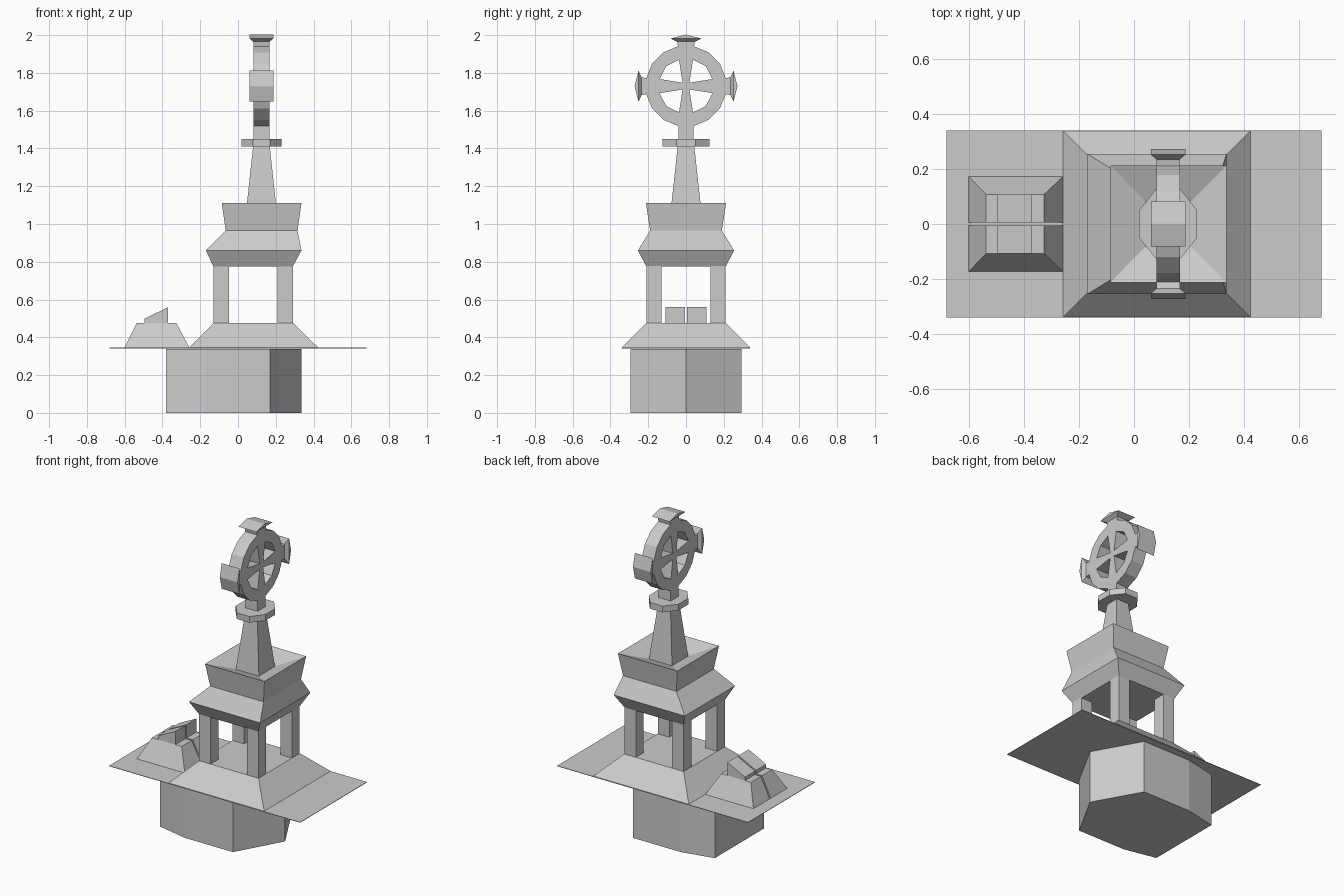
import bpy, bmesh
from math import cos, sin, radians
from mathutils import Matrix

cube = bpy.data.objects.get("Cube")
if cube:
    bpy.data.objects.remove(cube, do_unlink=True)

stone = bpy.data.materials.new("grey_stone")
stone.use_nodes = True
GREY = (0.6, 0.6, 0.6, 1)
stone.diffuse_color = GREY
stone.node_tree.nodes["Principled BSDF"].inputs["Base Color"].default_value = GREY


def loft(name, rings, matrix=None):
    """Skin a stack of equal-length point rings and cap both ends."""
    bm = bmesh.new()
    loops = [[bm.verts.new(p) for p in ring] for ring in rings]
    n = len(rings[0])
    for low, high in zip(loops, loops[1:]):
        for i in range(n):
            j = (i + 1) % n
            bm.faces.new((low[i], low[j], high[j], high[i]))
    bm.faces.new(loops[0][::-1])
    bm.faces.new(loops[-1])
    bmesh.ops.remove_doubles(bm, verts=bm.verts, dist=0.0001)
    bmesh.ops.recalc_face_normals(bm, faces=bm.faces)
    if matrix:
        bm.transform(matrix)
    mesh = bpy.data.meshes.new(name)
    bm.to_mesh(mesh)
    bm.free()
    mesh.materials.append(stone)
    obj = bpy.data.objects.new(name, mesh)
    bpy.context.collection.objects.link(obj)
    return obj


def rect(x0, x1, y0, y1, z):
    return [(x0, y0, z), (x1, y0, z), (x1, y1, z), (x0, y1, z)]


def prism_z(name, outline, z0, z1):
    return loft(name, [[(x, y, z) for x, y in outline] for z in (z0, z1)])


# Foundation block and thin ground sheet
half = [(0.17, 0.295), (-0.17, 0.295), (-0.38, 0.25)]
outline = [(0.335, 0)] + half + [(x, -y) for x, y in reversed(half)]
prism_z("foundation", outline, 0, 0.339)
prism_z("ground_sheet", [p[:2] for p in rect(-0.68, 0.68, -0.34, 0.34, 0)], 0.342, 0.345)

# Sloped tower plinth
loft("tower_plinth", [rect(-0.257, 0.423, -0.338, 0.338, 0.347),
                      rect(-0.13, 0.293, -0.21, 0.21, 0.475)])

# Four corner columns
for x, side in ((-0.13, "right"), (0.21, "left")):
    for y, end in ((-0.21, "front"), (0.13, "back")):
        loft(f"column_{end}_{side}", [rect(x, x + 0.082, y, y + 0.08, z) for z in (0.47, 0.78)])

# Cornice, upper block and its dished top
CX = 0.124
D = 0.082
loft("cornice_and_block", [
    rect(-0.13, 0.29, -0.21, 0.21, 0.775),
    rect(-0.17, 0.336, -0.255, 0.255, 0.86),
    rect(-0.065, 0.315, -0.19, 0.19, 0.965),
    rect(-0.086, 0.336, -0.212, 0.212, 1.11),
    rect(CX - D, CX + D, -D, D, 1.06)])

# Tapered spire, collar and neck
T = 0.043
loft("spire", [rect(CX - r, CX + r, -r, r, z) for r, z in ((D, 1.06), (T, 1.42))])
quarter = [(0.105, 0.05), (0.045, 0.125)]
right_half = [(x, -y) for x, y in quarter[::-1]] + quarter
collar = right_half + [(-x, -y) for x, y in right_half]
prism_z("collar", [(CX + x, y) for x, y in collar], 1.41, 1.45)
loft("neck", [rect(CX - T, CX + T, -0.04, 0.04, z) for z in (1.44, 1.54)])

# Wheel cross: each quarter holds a rim piece, a flared arm and a finial
R = 0.215
outer = [(R * cos(radians(a)), R * sin(radians(a))) for a in (11.25, 33.75, 56.25, 78.75)]
flat = outer[0][0]
inner = [(0.14, 0.037), (0.105, 0.105), (0.037, 0.14)]
rim = [(flat, 0)] + outer + [(0, flat), (0, 0.14)] + inner[::-1] + [(0.14, 0)]
arm = [(0, 0.0), (0.018, 0.018), (0.145, 0.038), (0.145, -0.038), (0.018, -0.018)]
finial = [(0.2, 0.04, T), (0.235, 0.047, T), (0.252, 0.082, 0.063), (0.272, 0.001, 0.063)]

for k, part in enumerate(("back", "top", "front", "bottom")):
    turn = Matrix.Translation((CX, 0, 1.73)) @ Matrix.Rotation(radians(90 * k), 4, "X")
    loft(f"wheel_rim_{part}", [[(x, u, v) for u, v in rim] for x in (-T, T)], turn)
    loft(f"wheel_arm_{part}", [[(x, u, v) for u, v in arm] for x in (-T, T)], turn)
    if part != "bottom":
        loft(f"finial_{part}", [[(-d, u, -w), (d, u, -w), (d, u, w), (-d, u, w)]
                                for u, w, d in finial], turn)

# Small side monument, split into two halves by a narrow gap
for s, end in ((-1, "front"), (1, "back")):
    g = 0.005 * s
    loft(f"monument_base_{end}", [rect(-0.6, -0.258, g, 0.172 * s, 0.347),
                                  rect(-0.537, -0.326, g, 0.108 * s, 0.475)])
    wedge = [(-0.495, 0.47), (-0.37, 0.47), (-0.37, 0.56), (-0.495, 0.498)]
    loft(f"monument_wedge_{end}", [[(x, y, z) for x, z in wedge] for y in (g, 0.108 * s)])
